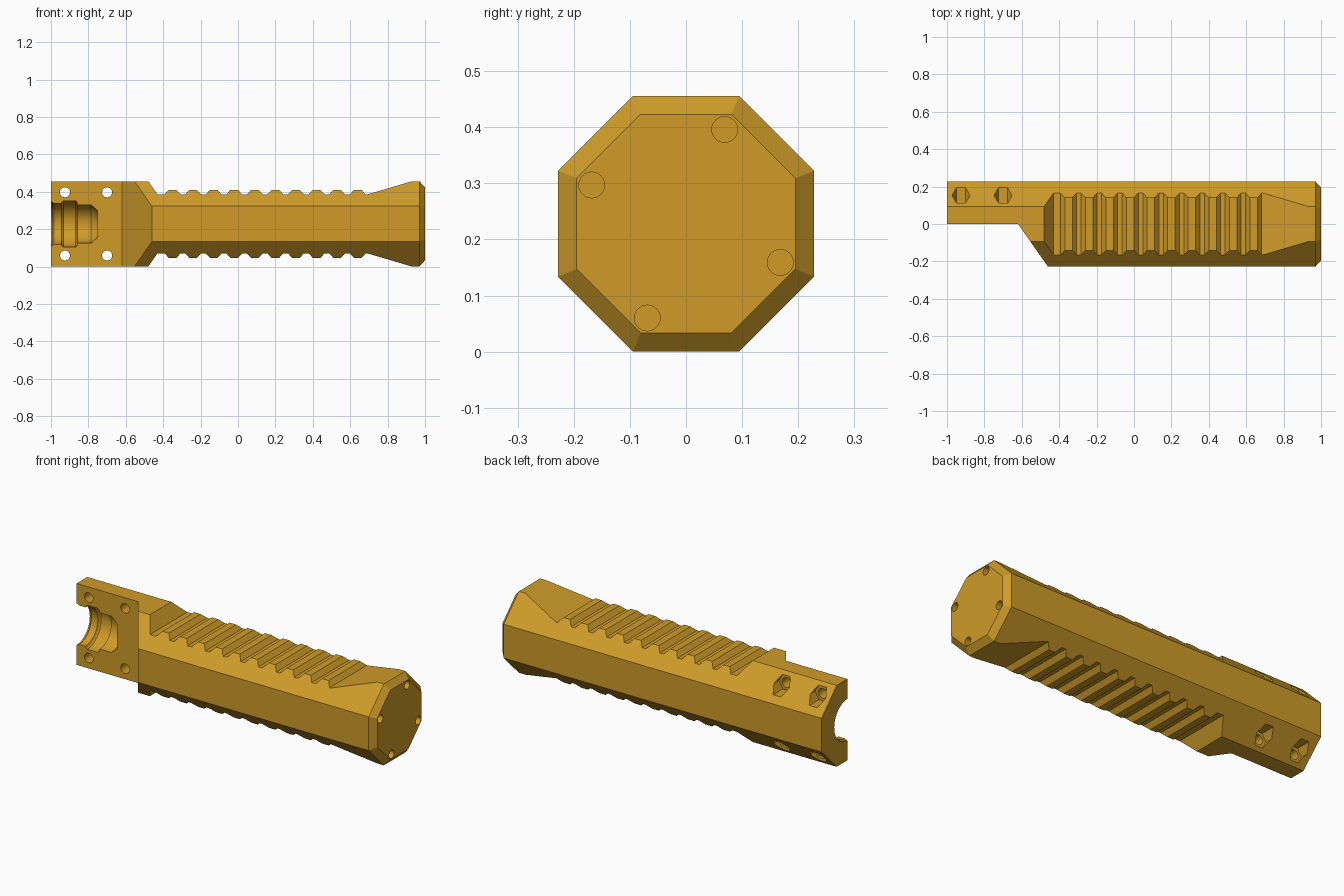
import bpy, bmesh, math
from mathutils import Vector

if "Cube" in bpy.data.objects:
    bpy.data.objects.remove(bpy.data.objects["Cube"])

R = 0.228          # octagon apothem, also the height of the long axis
COS8 = math.cos(math.pi / 8)

gold = bpy.data.materials.new("golden yellow")
gold.diffuse_color = (0.62, 0.33, 0.022, 1)
gold.use_nodes = True
gold.node_tree.nodes["Principled BSDF"].inputs["Base Color"].default_value = gold.diffuse_color


def to_object(bm, name):
    bmesh.ops.recalc_face_normals(bm, faces=bm.faces[:])
    mesh = bpy.data.meshes.new(name)
    bm.to_mesh(mesh)
    bm.free()
    ob = bpy.data.objects.new(name, mesh)
    bpy.context.collection.objects.link(ob)
    return ob


def lathe(name, stations, sides, origin, axis="X", phase=0.0):
    """Closed solid of rings; stations are (distance along axis, radius)."""
    bm, rings = bmesh.new(), []
    for d, r in stations:
        ring = []
        for i in range(sides):
            a = phase + 2 * math.pi * i / sides
            c, s = r * math.cos(a), r * math.sin(a)
            off = (d, c, s) if axis == "X" else (c, d, s)
            ring.append(bm.verts.new(Vector(origin) + Vector(off)))
        rings.append(ring)
    for a, b in zip(rings, rings[1:]):
        for i in range(sides):
            j = (i + 1) % sides
            bm.faces.new((a[i], a[j], b[j], b[i]))
    bm.faces.new(rings[0])
    bm.faces.new(rings[-1])
    return to_object(bm, name)


def extrude(name, points, axis, lo, hi):
    """Extrude an outline of (x, z) along Y or (x, y) along Z."""
    bm = bmesh.new()
    place = lambda p, h: (p[0], h, p[1]) if axis == "Y" else (p[0], p[1], h)
    face = bm.faces.new([bm.verts.new(place(p, lo)) for p in points])
    out = bmesh.ops.extrude_face_region(bm, geom=[face])["geom"]
    verts = [g for g in out if isinstance(g, bmesh.types.BMVert)]
    shift = (0, hi - lo, 0) if axis == "Y" else (0, 0, hi - lo)
    bmesh.ops.translate(bm, verts=verts, vec=shift)
    return to_object(bm, name)


def carve(body, tool, operation="DIFFERENCE"):
    bpy.context.view_layer.objects.active = body
    mod = body.modifiers.new("cut", "BOOLEAN")
    mod.operation, mod.solver, mod.object = operation, "EXACT", tool
    bpy.ops.object.modifier_apply(modifier=mod.name)
    bpy.data.objects.remove(tool, do_unlink=True)


# octagonal handle with a chamfered end
body = lathe("handle", [(-1, R / COS8), (0.97, R / COS8), (1, 0.195 / COS8)],
             8, (0, 0, R), phase=math.pi / 8)

# ribbed grip: the same upper and lower outline
top = [(-1.1, 0.25), (-0.4955, 0.25), (-0.43, 0.157)]
for i in range(10):
    x = -0.35 + 0.11 * i
    top += [(x - 0.043, 0.157), (x - 0.02, 0.182),
            (x + 0.02, 0.182), (x + 0.043, 0.157)]
top += [(0.69, 0.157), (1.05, 0.2635)]
outline = [(x, R + h) for x, h in top] + [(x, R - h) for x, h in reversed(top)]
carve(body, extrude("grip_cutter", outline, "Y", -0.4, 0.4), "INTERSECT")

# front half removed at the clamp end, with a sloping shoulder
carve(body, extrude("clamp_cutter", [(-1.1, 0), (-0.62, 0), (-0.4065, -0.3045),
                                     (-1.1, -0.3045)], "Z", -0.2, 0.7))

# stepped bore
bore = [(-1.05, 0.116), (-0.992, 0.116), (-0.985, 0.109), (-0.945, 0.109),
        (-0.94, 0.118), (-0.934, 0.123), (-0.868, 0.123), (-0.862, 0.118),
        (-0.858, 0.102), (-0.785, 0.102), (-0.75, 0.07)]
carve(body, lathe("bore_cutter", bore, 64, (0, 0, R)))

# clamp screw holes with hexagonal nut pockets at the back
for x in (-0.925, -0.70):
    for side in (-1, 1):
        at = (x, 0, R + side * 0.169)
        carve(body, lathe("screw_cutter", [(-0.1, 0.027), (0.13, 0.027)], 24, at, "Y"))
        carve(body, lathe("nut_cutter", [(0.11, 0.048), (0.3, 0.048)], 6, at, "Y"))

# blind holes in the end face
for y, z in ((0.069, 0.168), (-0.168, 0.069), (0.168, -0.069), (-0.069, -0.168)):
    carve(body, lathe("end_hole_cutter", [(0.88, 0.023), (1.05, 0.023)], 24,
                      (0, y, R + z)))

body.data.materials.clear()
body.data.materials.append(gold)
for poly in body.data.polygons:
    poly.material_index = 0
bpy.ops.object.select_all(action="DESELECT")
body.select_set(True)
bpy.context.view_layer.objects.active = body
bpy.ops.object.shade_smooth_by_angle(angle=math.radians(20))
